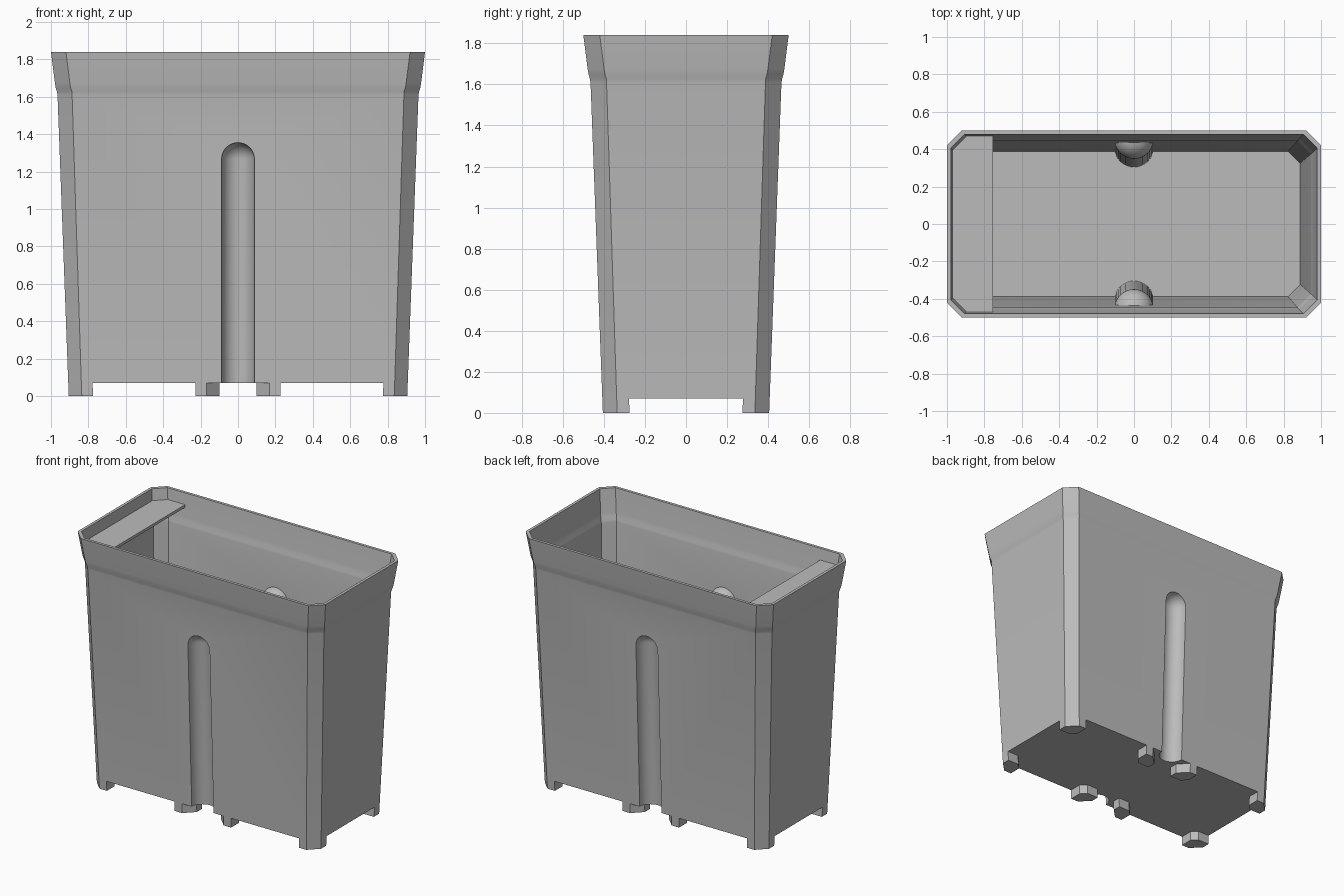
import bpy, bmesh, math

old = bpy.data.objects.get("Cube")
if old:
    bpy.data.objects.remove(old, do_unlink=True)

grey = bpy.data.materials.new("grey_plastic")
grey.use_nodes = True
GREY = (0.5, 0.5, 0.5, 1)
grey.diffuse_color = GREY
grey.node_tree.nodes["Principled BSDF"].inputs["Base Color"].default_value = GREY

TAPER = 0.0375   # outward lean of the walls
WALL = 0.02
BASE = 0.07      # underside of the floor


def loft(name, rings):
    """Closed solid skinned through rings of equal point count."""
    bm = bmesh.new()
    loops = [[bm.verts.new(p) for p in ring] for ring in rings]
    n = len(loops[0])
    for a, b in zip(loops, loops[1:]):
        for i in range(n):
            j = (i + 1) % n
            bm.faces.new((a[i], a[j], b[j], b[i]))
    bm.faces.new(loops[0][::-1])
    bm.faces.new(loops[-1])
    bmesh.ops.recalc_face_normals(bm, faces=bm.faces)
    me = bpy.data.meshes.new(name)
    bm.to_mesh(me)
    bm.free()
    me.materials.append(grey)
    ob = bpy.data.objects.new(name, me)
    bpy.context.collection.objects.link(ob)
    return ob


def chamfered_ring(hy, z, c):
    """Rectangle with cut corners; the tub is 0.5 longer in x than in y."""
    hx = hy + 0.5
    return [(hx, c - hy, z), (hx, hy - c, z), (hx - c, hy, z), (c - hx, hy, z),
            (-hx, hy - c, z), (-hx, c - hy, z), (c - hx, -hy, z), (hx - c, -hy, z)]


def capsule(name, r, side):
    """Round-topped post leaning with the wall."""
    top = 1.267
    levels = [(-0.1, r), (top, r)]
    for k in range(1, 10):
        a = math.radians(k * 9.9)
        levels.append((top + r * math.sin(a), r * math.cos(a)))
    rings = []
    for z, rad in levels:
        y0 = 0.406 + TAPER * z
        rings.append([(rad * math.cos(t), side * y0 + rad * math.sin(t), z)
                      for t in (2 * math.pi * i / 40 for i in range(40))])
    return loft(name, rings)


def subtract(ob, cutter):
    """Bake a boolean difference and discard the cutter."""
    cutter.hide_render = True
    mod = ob.modifiers.new("cut", "BOOLEAN")
    mod.operation = "DIFFERENCE"
    mod.solver = "EXACT"
    mod.object = cutter
    deps = bpy.context.evaluated_depsgraph_get()
    me = bpy.data.meshes.new_from_object(ob.evaluated_get(deps))
    ob.modifiers.clear()
    ob.data = me
    bpy.data.objects.remove(cutter, do_unlink=True)


# Tub wall profile: half depth, height, corner cut
rim = [(0.465, 1.61, 0.078), (0.468, 1.627, 0.08), (0.475, 1.65, 0.08),
       (0.479, 1.675, 0.08), (0.5, 1.84, 0.08)]
outer = [(0.405 + TAPER * BASE, BASE, 0.07)] + rim
floor = BASE + 0.02
inner = [(0.405 + TAPER * floor, floor, 0.07)] + rim[:-1] + [(0.502, 1.86, 0.08)]

tub = loft("tub", [chamfered_ring(*s) for s in outer])
cavity = loft("cavity", [chamfered_ring(h - WALL, z, c - 0.006) for h, z, c in inner])
for side in (-1, 1):
    subtract(cavity, capsule("bulge", 0.105, side))
subtract(tub, cavity)
for side in (-1, 1):
    subtract(tub, capsule("groove", 0.088, side))

# Feet: corner pairs, and pairs beside each groove with the cut toward the groove
W = 0.13
foot_shape = [(0, 0.04), (0.04, 0), (W, 0), (W, 0.06), (0.06, W), (0, W)]


def foot(name, x0, flip, sx, sy, lean):
    rings = []
    for z in (0, BASE):
        d = TAPER * z
        rings.append([(sx * (x0 + flip * u + lean * d), sy * (0.275 + v + d), z)
                      for u, v in foot_shape])
    return loft(name, rings)


feet = []
for sx, xn in ((-1, "right"), (1, "left")):
    for sy, yn in ((-1, "front"), (1, "back")):
        feet.append(foot(f"{yn}_{xn}_corner_foot", 0.775, 1, sx, sy, 1))
        feet.append(foot(f"{yn}_{xn}_middle_foot", 0.228, -1, sx, sy, 0))

# Shelf across one end, just below the rim
outline = [(-0.755, -0.47), (-0.755, 0.47), (-0.895, 0.47),
           (-0.97, 0.395), (-0.97, -0.395), (-0.895, -0.47)]
shelf = loft("end_shelf", [[(x, y, z) for x, y in outline] for z in (1.74, 1.76)])

# Smooth curves, crisp corners
bpy.ops.object.select_all(action="DESELECT")
for ob in [tub, shelf] + feet:
    ob.select_set(True)
bpy.context.view_layer.objects.active = tub
bpy.ops.object.shade_smooth_by_angle(angle=math.radians(30))
